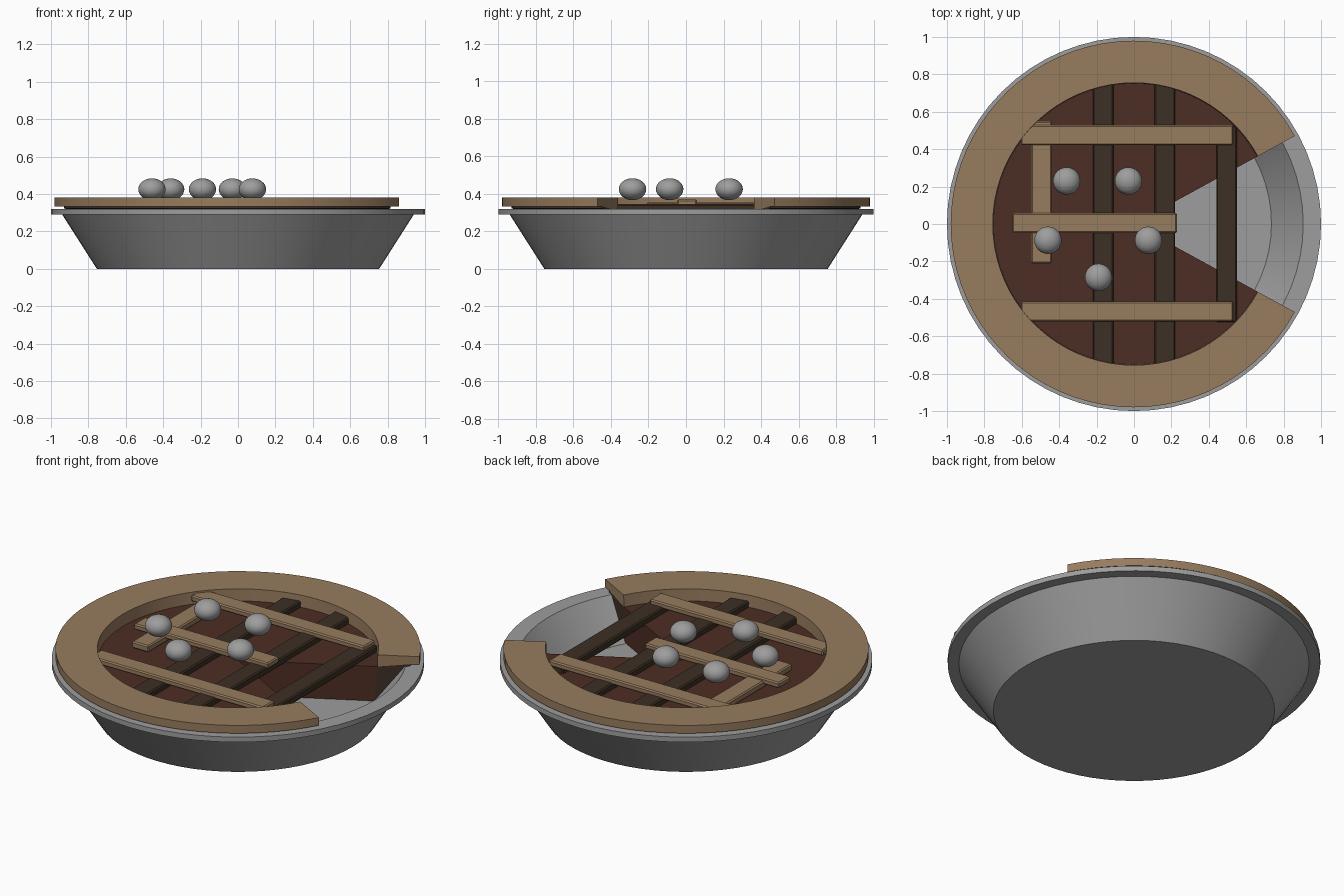
import bpy, bmesh, math
from mathutils import Matrix

cube = bpy.data.objects.get("Cube")
if cube:
    bpy.data.objects.remove(cube, do_unlink=True)


def material(name, rgb):
    m = bpy.data.materials.new(name)
    m.use_nodes = True
    m.diffuse_color = (*rgb, 1)
    m.node_tree.nodes["Principled BSDF"].inputs["Base Color"].default_value = (*rgb, 1)
    return m


metal = material("grey_metal", (0.34, 0.34, 0.34))
pastry = material("golden_pastry", (0.31, 0.2, 0.112))
dark_pastry = material("dark_pastry", (0.047, 0.029, 0.018))
fruit = material("dark_red_filling", (0.073, 0.026, 0.017))


def finish(name, bm, mat, smooth=True):
    bmesh.ops.recalc_face_normals(bm, faces=bm.faces)
    mesh = bpy.data.meshes.new(name)
    bm.to_mesh(mesh)
    bm.free()
    mesh.materials.append(mat)
    obj = bpy.data.objects.new(name, mesh)
    bpy.context.collection.objects.link(obj)
    if smooth:
        bpy.ops.object.select_all(action='DESELECT')
        obj.select_set(True)
        bpy.context.view_layer.objects.active = obj
        bpy.ops.object.shade_smooth_by_angle(angle=math.radians(25))
    return obj


def revolve(name, profile, mat, gap=0.0, steps=64):
    """Turn a closed (radius, height) outline, leaving a wedge open around +x."""
    bm = bmesh.new()
    count = steps if gap == 0 else steps + 1
    span = 2 * (math.pi - gap)
    rings = []
    for i in range(count):
        a = gap + span * i / steps
        rings.append([bm.verts.new((r * math.cos(a), r * math.sin(a), z)) for r, z in profile])
    n = len(profile)
    for i in range(steps):
        p, q = rings[i], rings[(i + 1) % count]
        for j in range(n):
            k = (j + 1) % n
            if profile[j][0] == 0 and profile[k][0] == 0:
                continue
            bm.faces.new((p[j], p[k], q[k], q[j]))
    if gap:
        bm.faces.new(rings[0])
        bm.faces.new(rings[-1])
    bmesh.ops.remove_doubles(bm, verts=bm.verts, dist=1e-5)
    return finish(name, bm, mat)


def bar(name, x0, x1, y0, y1, z0, z1, mat):
    bm = bmesh.new()
    size = Matrix.Diagonal((x1 - x0, y1 - y0, z1 - z0, 1))
    place = Matrix.Translation(((x0 + x1) / 2, (y0 + y1) / 2, (z0 + z1) / 2))
    bmesh.ops.create_cube(bm, size=1, matrix=place @ size)
    bmesh.ops.bevel(bm, geom=bm.edges[:], offset=0.007, segments=1, affect='EDGES')
    return finish(name, bm, mat, smooth=False)


SLICE = math.radians(28.7)  # half angle of the missing slice

# Dish with flat rim
revolve("dish", [(0, 0), (0.755, 0), (0.94, 0.29), (1, 0.29), (1, 0.32),
                 (0.905, 0.32), (0.735, 0.1), (0, 0.1)], metal)

# Filling, lower shell and top crust, all missing the slice
revolve("filling", [(0, 0.105), (0.735, 0.105), (0.752, 0.31), (0, 0.31)], fruit, SLICE)
revolve("lower_crust", [(0.735, 0.105), (0.9, 0.318), (0.93, 0.322),
                        (0.93, 0.333), (0.752, 0.31)], dark_pastry, SLICE)
revolve("top_crust", [(0.93, 0.333), (0.98, 0.333), (0.98, 0.38),
                      (0.755, 0.38), (0.752, 0.31)], pastry, SLICE)

# Dark lattice strips underneath
for i, (x, reach) in enumerate([(-0.165, 0.755), (0.165, 0.755), (0.495, 0.525)]):
    bar(f"lower_strip_{i + 1}", x - 0.055, x + 0.055, -reach, reach, 0.3, 0.345, dark_pastry)

# Golden lattice strips on top
bar("cross_strip", -0.55, -0.44, -0.21, 0.55, 0.315, 0.355, pastry)
for i, (y, x0, x1) in enumerate([(-0.468, -0.605, 0.53), (0.005, -0.65, 0.23), (0.475, -0.605, 0.53)]):
    bar(f"upper_strip_{i + 1}", x0, x1, y - 0.053, y + 0.053, 0.335, 0.37, pastry)

# Slightly flattened berries
for i, (x, y) in enumerate([(-0.36, 0.23), (-0.03, 0.23), (-0.46, -0.087), (0.077, -0.087), (-0.19, -0.285)]):
    bm = bmesh.new()
    bmesh.ops.create_uvsphere(bm, u_segments=32, v_segments=16, radius=0.073,
                              matrix=Matrix.Translation((x, y, 0.425)) @ Matrix.Diagonal((1, 1, 0.8, 1)))
    finish(f"berry_{i + 1}", bm, metal)
